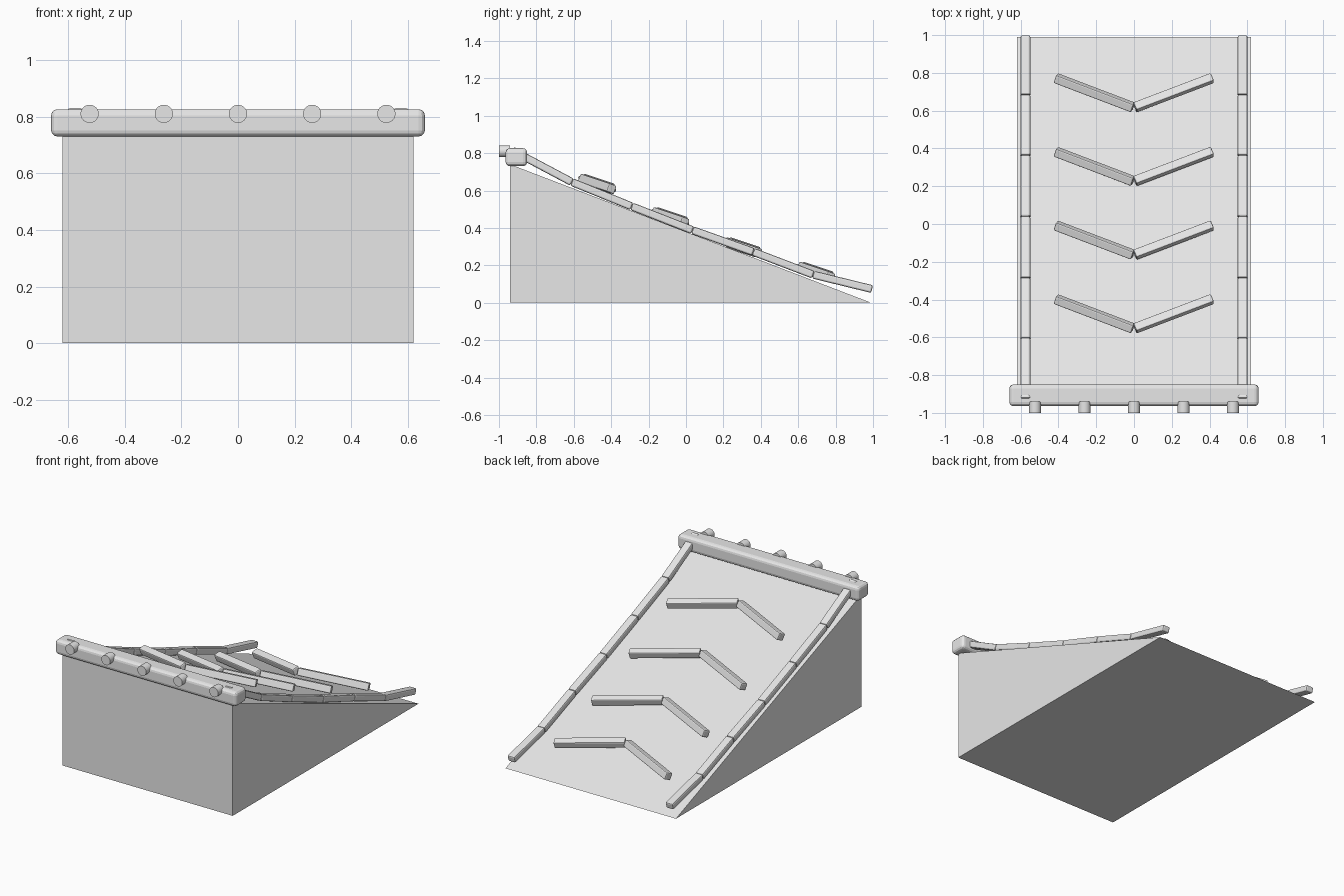
import bpy, bmesh
from math import radians, pi
from mathutils import Vector, Matrix

cube = bpy.data.objects.get("Cube")
if cube:
    bpy.data.objects.remove(cube, do_unlink=True)

grey = bpy.data.materials.new("light_grey")
grey.use_nodes = True
GREY = (0.8, 0.8, 0.8, 1)
grey.diffuse_color = GREY
grey.node_tree.nodes["Principled BSDF"].inputs["Base Color"].default_value = GREY


def finish(name, bm, bevel=0, segments=1):
    """Turn a bmesh into a named object with optional rounded edges."""
    bmesh.ops.recalc_face_normals(bm, faces=bm.faces)
    mesh = bpy.data.meshes.new(name)
    bm.to_mesh(mesh)
    bm.free()
    mesh.materials.append(grey)
    ob = bpy.data.objects.new(name, mesh)
    bpy.context.collection.objects.link(ob)
    if bevel:
        mod = ob.modifiers.new("rounded_edges", "BEVEL")
        mod.width, mod.segments = bevel, segments
    return ob


def beam(name, start, end, width, height, roll=0, bevel=0.01, segments=1):
    """Box running from start to end, rolled about its own length."""
    start, end = Vector(start), Vector(end)
    along = (end - start).normalized()
    side = Vector((0, 0, 1)).cross(along).normalized()
    up = along.cross(side)
    turn = Matrix((along, side, up)).transposed().to_4x4()
    size = Matrix.Diagonal(((end - start).length, width, height, 1))
    place = Matrix.Translation((start + end) / 2) @ turn @ Matrix.Rotation(roll, 4, 'X') @ size
    bm = bmesh.new()
    bmesh.ops.create_cube(bm, size=1, matrix=place)
    return finish(name, bm, bevel, segments)


# Solid wedge: triangular side profile extruded across
bm = bmesh.new()
profile = [bm.verts.new((-0.62, y, z)) for y, z in ((-0.94, 0), (0.99, 0), (-0.94, 0.74))]
face = bm.faces.new(profile)
swept = bmesh.ops.extrude_face_region(bm, geom=[face])["geom"]
bmesh.ops.translate(bm, vec=(1.24, 0, 0),
                    verts=[v for v in swept if isinstance(v, bmesh.types.BMVert)])
finish("ramp_wedge", bm)

# Rounded bar across the top edge
bar = beam("top_bar", (-0.66, -0.907, 0.778), (0.66, -0.907, 0.778), 0.115, 0.096,
           bevel=0.022, segments=3)

# Round pegs on the front of the bar
for i in range(5):
    bm = bmesh.new()
    bmesh.ops.create_cone(bm, cap_ends=True, segments=32, radius1=0.032, radius2=0.032,
                          depth=0.06, matrix=Matrix.Translation((0.262 * (i - 2), -0.97, 0.81))
                          @ Matrix.Rotation(pi / 2, 4, 'X'))
    peg = finish(f"bar_peg_{i + 1}", bm)
    for p in peg.data.polygons:
        p.use_smooth = len(p.vertices) == 4

# Sagging side rails made of short straight beams
rail_path = [(-0.93, 0.815), (-0.61, 0.645), (-0.29, 0.515), (0.035, 0.388),
             (0.36, 0.272), (0.68, 0.15), (0.995, 0.073)]
for label, x in (("left", 0.575), ("right", -0.575)):
    for i, (a, b) in enumerate(zip(rail_path, rail_path[1:])):
        beam(f"{label}_rail_{i + 1}", (x, *a), (x, *b), 0.053, 0.042, bevel=0.009, segments=2)

# Four V-shaped pairs of grip bars, each bar rolled about its length
for i, (y, z) in enumerate(((-0.475, 0.635), (-0.085, 0.457), (0.305, 0.296), (0.695, 0.165))):
    for label, s in (("left", 1), ("right", -1)):
        beam(f"{label}_grip_{i + 1}", (0.005 * s, y - 0.078, z + 0.026),
             (0.415 * s, y + 0.078, z - 0.026), 0.047, 0.047,
             roll=radians(-20), bevel=0.007, segments=2)
